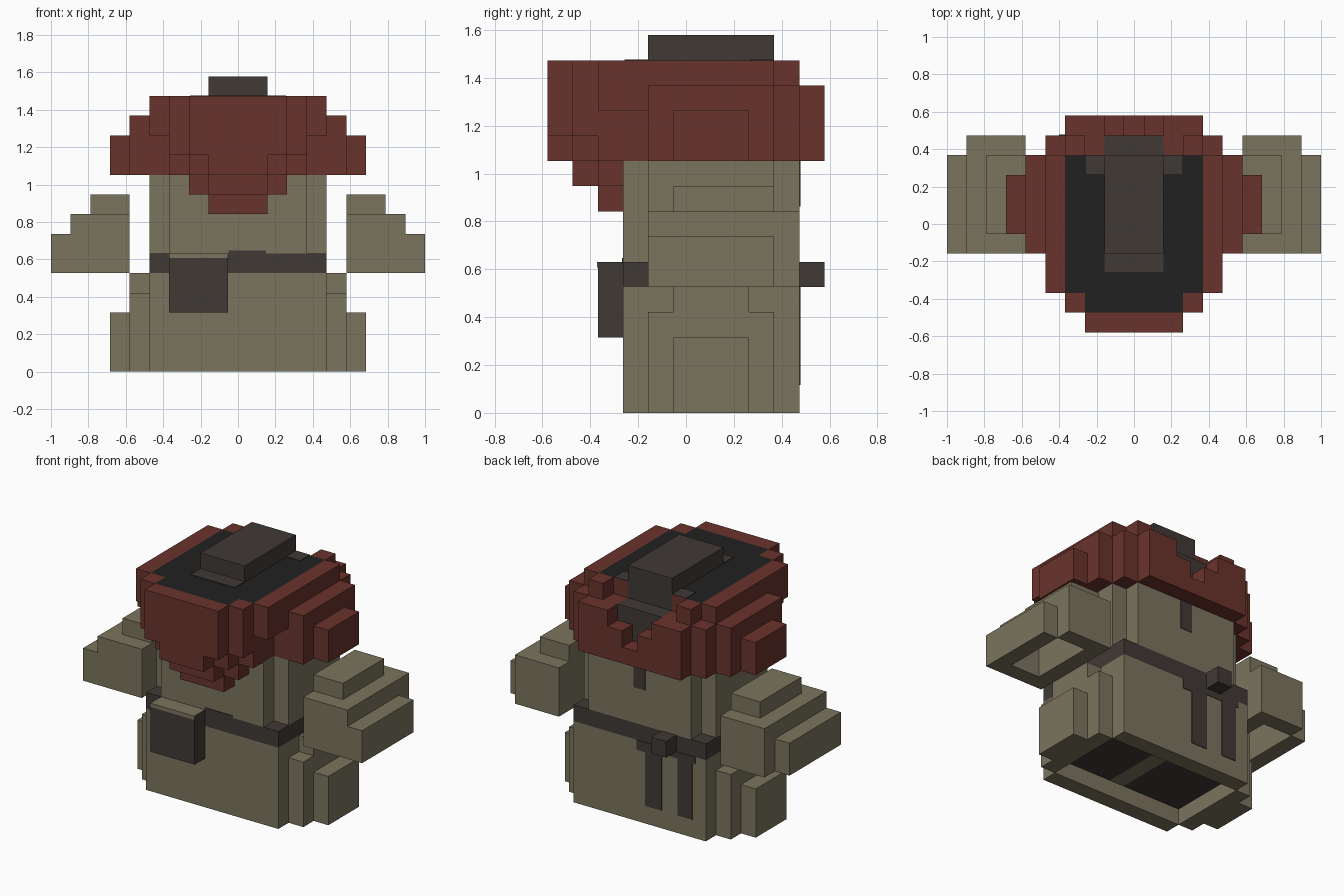
import bpy, bmesh
from mathutils import Vector

if "Cube" in bpy.data.objects:
    bpy.data.objects.remove(bpy.data.objects["Cube"])

U = 2 / 19  # block size


def linear(hexcode):
    out = []
    for i in (0, 2, 4):
        c = int(hexcode[i:i + 2], 16) / 255
        out.append(c / 12.92 if c <= 0.04045 else ((c + 0.055) / 1.055) ** 2.4)
    return (*out, 1)


MATS = []
for name, code in (("olive", "7B745E"), ("brick_red", "6A332C"),
                   ("dark_brown", "403A35"), ("black", "212121")):
    m = bpy.data.materials.new(name)
    m.diffuse_color = linear(code)
    m.use_nodes = True
    m.node_tree.nodes["Principled BSDF"].inputs["Base Color"].default_value = m.diffuse_color
    MATS.append(m)
OLIVE, RED, DARK, BLACK = range(4)


def finish(name, bm):
    me = bpy.data.meshes.new(name)
    for m in MATS:
        me.materials.append(m)
    bm.to_mesh(me)
    bm.free()
    ob = bpy.data.objects.new(name, me)
    bpy.context.collection.objects.link(ob)


def cells(*boxes, mirror=False):
    """Block cells from boxes: x and y ranges inclusive, z from bottom to top height."""
    out = set()
    for x0, x1, y0, y1, z0, z1 in boxes:
        for x in range(x0, x1 + 1):
            for y in range(y0, y1 + 1):
                for z in range(z0, z1):
                    out.add((x, y, z))
                    if mirror:
                        out.add((-x, y, z))
    return out


def blocks(name, solid, rule):
    """Outer skin of a set of blocks, coloured by rule(cell, direction)."""
    bm = bmesh.new()
    for c in sorted(solid):
        for axis in range(3):
            for s in (-1, 1):
                d = [0, 0, 0]
                d[axis] = s
                if tuple(a + b for a, b in zip(c, d)) in solid:
                    continue
                n = Vector(d)
                u = Vector([1 if i == (axis + 1) % 3 else 0 for i in range(3)])
                v = n.cross(u)
                mid = Vector((c[0], c[1], c[2] + 0.5)) + n / 2
                f = bm.faces.new([bm.verts.new((mid + u * a / 2 + v * b / 2) * U)
                                  for a, b in ((-1, -1), (1, -1), (1, 1), (-1, 1))])
                f.material_index = rule(c, tuple(d))
    bmesh.ops.remove_doubles(bm, verts=bm.verts, dist=1e-4)
    bmesh.ops.dissolve_limit(bm, angle_limit=0.01, verts=bm.verts, edges=bm.edges,
                             delimit={'MATERIAL'})
    finish(name, bm)


def plate(name, lo, hi, color):
    """Thin painted patch between two corners."""
    bm = bmesh.new()
    bmesh.ops.create_cube(bm, size=1)
    for v in bm.verts:
        v.co = [lo[i] if v.co[i] < 0 else hi[i] for i in range(3)]
    for f in bm.faces:
        f.material_index = color
    finish(name, bm)


# Body: skirt, belt layer, chest with stepped corners, hollow underside
body = cells((0, 4, -2, 4, 0, 6), (0, 3, -2, 4, 6, 10), (4, 4, -1, 3, 6, 10),
             (5, 5, -1, 3, 0, 4), (5, 5, 0, 2, 4, 5), (6, 6, 0, 2, 0, 3), mirror=True)
body -= cells((-4, 4, -1, 3, 0, 1))


def body_color(c, d):
    if c[2] == 5:
        return DARK
    if c[2] == 1 and d[2] == -1 and c[0] != 0:
        return DARK
    return OLIVE


blocks("body", body, body_color)

# Arms with hollow undersides
for side, label in ((1, "right"), (-1, "left")):
    arm = cells((6, 8, -1, 4, 5, 8), (6, 7, 0, 3, 8, 9), (9, 9, -1, 3, 5, 7))
    arm -= cells((7, 8, 0, 3, 5, 7))
    blocks(label + "_arm", {(side * x, y, z) for x, y, z in arm}, lambda c, d: OLIVE)

# Hood: crown, side steps, pointed front and notched back
hood = cells((0, 3, -3, 3, 10, 14),
             (0, 3, -4, -4, 11, 14), (0, 2, -4, -4, 10, 11), (0, 1, -4, -4, 9, 10),
             (0, 2, -5, -5, 11, 14), (0, 1, -5, -5, 10, 11),
             (0, 2, -3, -3, 9, 10), (0, 1, -3, -3, 8, 9),
             (4, 4, -3, 3, 12, 14), (4, 4, -1, 4, 10, 12), (4, 4, 4, 4, 12, 13),
             (5, 5, -1, 3, 10, 13), (6, 6, 0, 2, 10, 12),
             (0, 3, 4, 4, 10, 13), (3, 3, 4, 4, 13, 14),
             (0, 3, 5, 5, 10, 11), (2, 3, 5, 5, 11, 13), (1, 1, 5, 5, 11, 12),
             mirror=True)


def hood_color(c, d):
    x, y, z = abs(c[0]), c[1], c[2]
    if d[2] == 1 and z == 13 and x <= 3 and -4 <= y <= 3 and not (y == -4 and x == 3):
        return BLACK
    if x <= 1 and (y == 4 or (y == 3 and d[1] == 1)):
        return DARK
    return RED


blocks("hood", hood, hood_color)

# Cap block, pouch and back knot
blocks("cap_block", cells((-1, 1, -1, 3, 14, 15)), lambda c, d: DARK)
blocks("pouch", cells((-3, -1, -3, -3, 3, 6)), lambda c, d: OLIVE if d[2] == 1 else DARK)
blocks("back_knot", cells((-2, -2, 5, 5, 5, 6)), lambda c, d: DARK)

# Painted patches: front of body, pouch and crown
front, back, top = -2.5 * U, 4.5 * U, 14 * U
T = 0.004
plate("pouch_trim", (-3.5 * U, -3.5 * U - T, 0.607), (-0.5 * U, -3.5 * U, 6 * U), OLIVE)
plate("belt_wave", (-0.05, front - T, 0.62), (0.15, front, 0.647), DARK)
plate("crown_front_patch", (-1.5 * U, -2.45 * U, top), (1.5 * U, -1.5 * U, top + T), DARK)
for s in (-1, 1):
    a, b = sorted((s * 1.5 * U, s * 2.45 * U))
    plate("crown_back_patch", (a, 2.55 * U, top), (b, 3.5 * U, top + T), DARK)

# Painted drips down the back
for x0, x1, z0, z1 in ((-1.5, -0.4, 1.1, 5), (-1.5, 0.2, 4.4, 5),
                       (-3.6, -2.6, 1.1, 5), (-3.8, -1.5, 4.6, 5), (-0.4, 0.4, 8.2, 10)):
    plate("back_drip", (x0 * U, back, z0 * U), (x1 * U, back + T, z1 * U), DARK)
